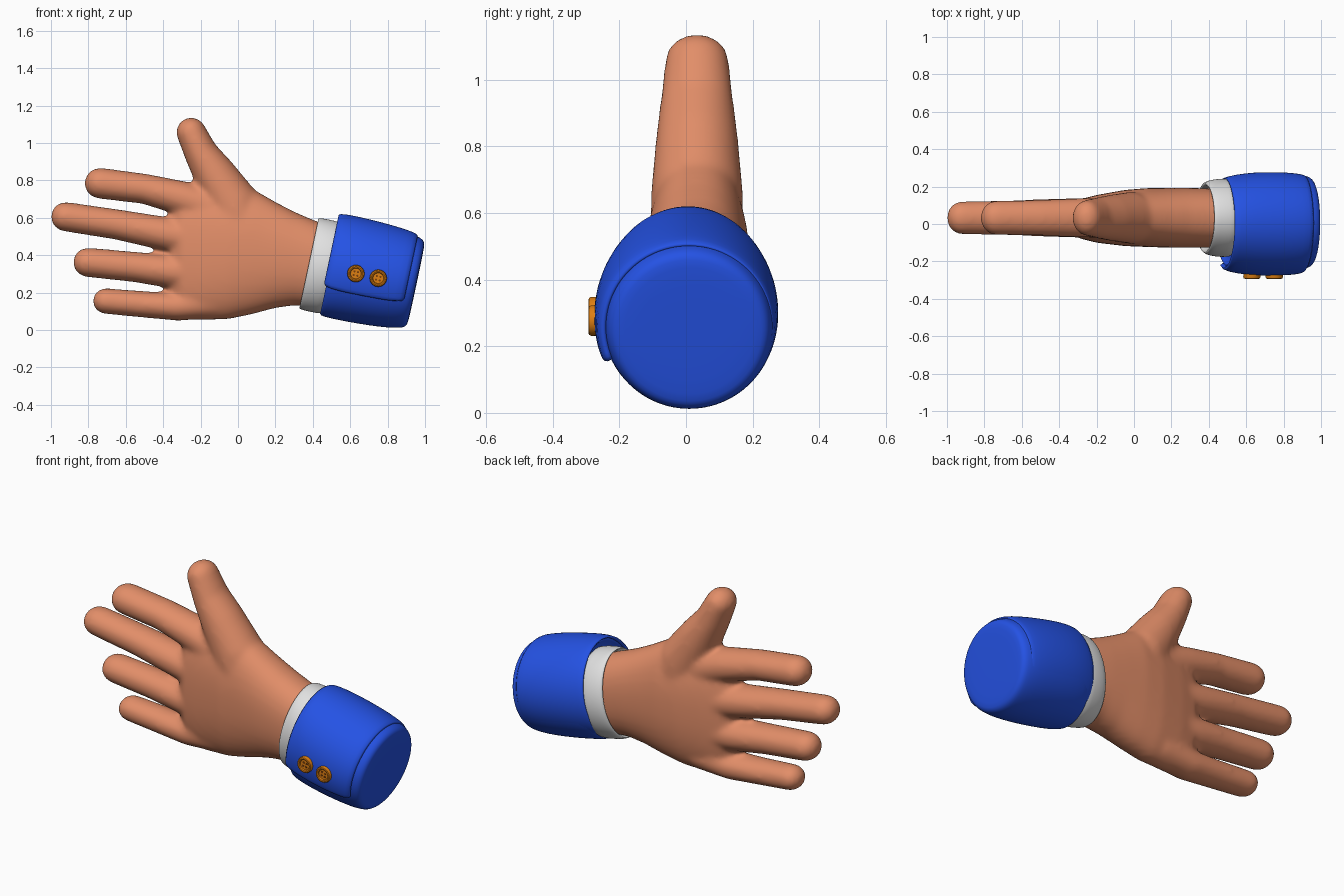
import bpy, bmesh, math
from mathutils import Vector

if "Cube" in bpy.data.objects:
    bpy.data.objects.remove(bpy.data.objects["Cube"])

AXIS = Vector((0.978, 0, -0.208))    # sleeve direction
UP = Vector((0.208, 0, 0.978))
START = Vector((0.49, 0, 0.345))     # centre of the sleeve opening
SIDE = Vector((0, 1, 0))


def material(name, rgb):
    m = bpy.data.materials.new(name)
    m.diffuse_color = (*rgb, 1)
    m.use_nodes = True
    m.node_tree.nodes["Principled BSDF"].inputs["Base Color"].default_value = m.diffuse_color
    return m


SKIN = material("skin", (0.76, 0.27, 0.14))
BLUE = material("sleeve blue", (0.018, 0.085, 0.78))
WHITE = material("cuff white", (0.75, 0.75, 0.75))
ORANGE = material("button orange", (0.72, 0.21, 0.006))
BROWN = material("button hole brown", (0.2, 0.05, 0.003))


def loft(bm, rings):
    """Skin a list of closed rings and cap both ends."""
    vs = [[bm.verts.new(p) for p in ring] for ring in rings]
    n = len(vs[0])
    for a, b in zip(vs, vs[1:]):
        for i in range(n):
            j = (i + 1) % n
            bm.faces.new((a[i], a[j], b[j], b[i]))
    bm.faces.new(vs[0][::-1])
    bm.faces.new(vs[-1])


def finish(bm, name, mat, subdiv=0):
    bmesh.ops.recalc_face_normals(bm, faces=bm.faces)
    me = bpy.data.meshes.new(name)
    bm.to_mesh(me)
    bm.free()
    me.materials.append(mat)
    ob = bpy.data.objects.new(name, me)
    bpy.context.collection.objects.link(ob)
    me.shade_smooth()
    if subdiv:
        ob.modifiers.new("soften", 'SUBSURF').levels = subdiv
        ob.modifiers["soften"].render_levels = subdiv
    return ob


def angles(n):
    return [2 * math.pi * i / n for i in range(n)]


# ---------------------------------------------------------------- hand
def limb(bm, pts, y=0.033, n=28):
    """Round-tipped tube along (x, z, radius, depth radius), tip first."""
    c = [Vector((p[0], y, p[1])) for p in pts]
    rings = []

    def ring(centre, t, r, ry):
        side = Vector((-t.z, 0, t.x))
        rings.append([centre + side * r * math.cos(a) + SIDE * ry * math.sin(a)
                      for a in angles(n)])

    t0 = (c[1] - c[0]).normalized()
    for k in range(1, 9):
        f = k * math.pi / 18
        ring(c[0] - t0 * pts[0][2] * math.cos(f), t0,
             pts[0][2] * math.sin(f), pts[0][3] * math.sin(f))
    for i, p in enumerate(pts):
        t = (c[min(i + 1, len(c) - 1)] - c[max(i - 1, 0)]).normalized()
        ring(c[i], t, p[2], p[3])
    loft(bm, rings)


def super_pow(v, e):
    return math.copysign(abs(v) ** e, v)


bm = bmesh.new()
# palm sections: x, bottom, top, front, back
palm = [(-0.36, 0.15, 0.66, -0.03, 0.09), (-0.30, 0.08, 0.73, -0.075, 0.13),
        (-0.20, 0.052, 0.76, -0.10, 0.155), (-0.05, 0.058, 0.77, -0.118, 0.182),
        (0.07, 0.083, 0.76, -0.123, 0.192), (0.20, 0.118, 0.685, -0.127, 0.193),
        (0.30, 0.132, 0.633, -0.127, 0.193), (0.40, 0.125, 0.59, -0.127, 0.19),
        (0.48, 0.12, 0.56, -0.12, 0.18)]
loft(bm, [[Vector((x, (f + b) / 2 + (b - f) / 2 * super_pow(math.cos(a), 0.88),
                   (lo + hi) / 2 + (hi - lo) / 2 * super_pow(math.sin(a), 0.88)))
           for a in angles(48)] for x, lo, hi, f, b in palm])
# fingers and thumb
limb(bm, [(-0.738, 0.785, 0.083, 0.092), (-0.5, 0.755, 0.081, 0.096),
          (-0.3, 0.705, 0.092, 0.105), (-0.1, 0.64, 0.1, 0.11)])
limb(bm, [(-0.922, 0.606, 0.079, 0.088), (-0.65, 0.565, 0.081, 0.094),
          (-0.4, 0.517, 0.09, 0.104), (-0.1, 0.46, 0.1, 0.11)])
limb(bm, [(-0.803, 0.362, 0.079, 0.088), (-0.55, 0.337, 0.081, 0.094),
          (-0.35, 0.312, 0.09, 0.104), (-0.1, 0.3, 0.1, 0.11)])
limb(bm, [(-0.708, 0.155, 0.069, 0.08), (-0.5, 0.137, 0.071, 0.086),
          (-0.33, 0.125, 0.075, 0.095), (-0.12, 0.15, 0.09, 0.1)])
limb(bm, [(-0.25, 1.057, 0.08, 0.096), (-0.2, 0.95, 0.09, 0.108),
          (-0.13, 0.84, 0.113, 0.122), (-0.03, 0.68, 0.14, 0.137),
          (0.02, 0.55, 0.15, 0.14)])
hand = finish(bm, "hand", SKIN)
rm = hand.modifiers.new("blend", 'REMESH')
rm.mode, rm.voxel_size, rm.use_smooth_shade = 'VOXEL', 0.013, True
sm = hand.modifiers.new("soften", 'SMOOTH')
sm.factor, sm.iterations = 0.5, 16


# ---------------------------------------------------------------- sleeve
def around(s, a, ry, rz, y0, dz=0.0):
    return (START + AXIS * s + SIDE * (y0 + ry * math.cos(a))
            + UP * (rz * math.sin(a) + dz))


def tube(name, profile, mat, y0, dz=0.0):
    bm = bmesh.new()
    loft(bm, [[around(s, a, ry, rz, y0, dz) for a in angles(48)]
              for s, ry, rz in profile])
    return finish(bm, name, mat, 1)


tube("shirt_cuff", [(-0.06, 0.10, 0.17), (-0.06, 0.155, 0.222), (-0.10, 0.17, 0.235),
                    (-0.114, 0.18, 0.242), (-0.108, 0.192, 0.249), (-0.08, 0.203, 0.252),
                    (-0.03, 0.21, 0.252), (0.06, 0.212, 0.25), (0.06, 0.1, 0.1)],
     WHITE, 0.033, -0.012)

body = [(0.0, 0.236, 0.272), (0.06, 0.253, 0.276), (0.15, 0.264, 0.275),
        (0.28, 0.266, 0.27), (0.38, 0.26, 0.26), (0.43, 0.25, 0.25)]
tube("sleeve", [(0.04, 0.1, 0.1), (0.04, 0.21, 0.245), (0.005, 0.222, 0.258)] + body
     + [(0.455, 0.242, 0.242), (0.468, 0.228, 0.228), (0.474, 0.21, 0.21),
        (0.475, 0.1, 0.1), (0.475, 0.02, 0.02)], BLUE, 0.01)

# overlapping flap wrapped round the sleeve, thinning away from its seam
bm = bmesh.new()
rings = []
steps = 44
for k in range(steps + 1):
    f = k / steps
    a = math.radians(206 - 256 * f)
    t = 0.024 - 0.027 * f
    outer = [around(s - (0.012 if s == 0 else 0), a, ry + t, rz + t, 0.01)
             for s, ry, rz in body]
    inner = [around(s - (0.012 if s == 0 else 0), a, ry - 0.006, rz - 0.006, 0.01)
             for s, ry, rz in body]
    rings.append(outer + inner[::-1])
loft(bm, rings)
finish(bm, "sleeve_flap", BLUE, 1)


# ---------------------------------------------------------------- buttons
def disc(name, x, z, profile, mat, n):
    bm = bmesh.new()
    loft(bm, [[Vector((x + r * math.cos(a), y, z + r * math.sin(a)))
               for a in angles(n)] for r, y in profile])
    ob = finish(bm, name, mat)
    bpy.context.view_layer.objects.active = ob
    ob.select_set(True)
    bpy.ops.object.shade_smooth_by_angle(angle=math.radians(35))
    ob.select_set(False)


for i, (bx, bz) in enumerate([(0.63, 0.302), (0.75, 0.277)]):
    disc(f"button_{i + 1}", bx, bz,
         [(0.044, -0.24), (0.046, -0.284), (0.043, -0.291), (0.037, -0.293),
          (0.031, -0.291), (0.028, -0.284), (0.01, -0.284)], ORANGE, 32)
    for j in range(4):
        a = math.radians(33 + 90 * j)
        disc(f"button_{i + 1}_hole_{j + 1}", bx + 0.014 * math.cos(a),
             bz + 0.014 * math.sin(a), [(0.006, -0.28), (0.006, -0.286)], BROWN, 12)
